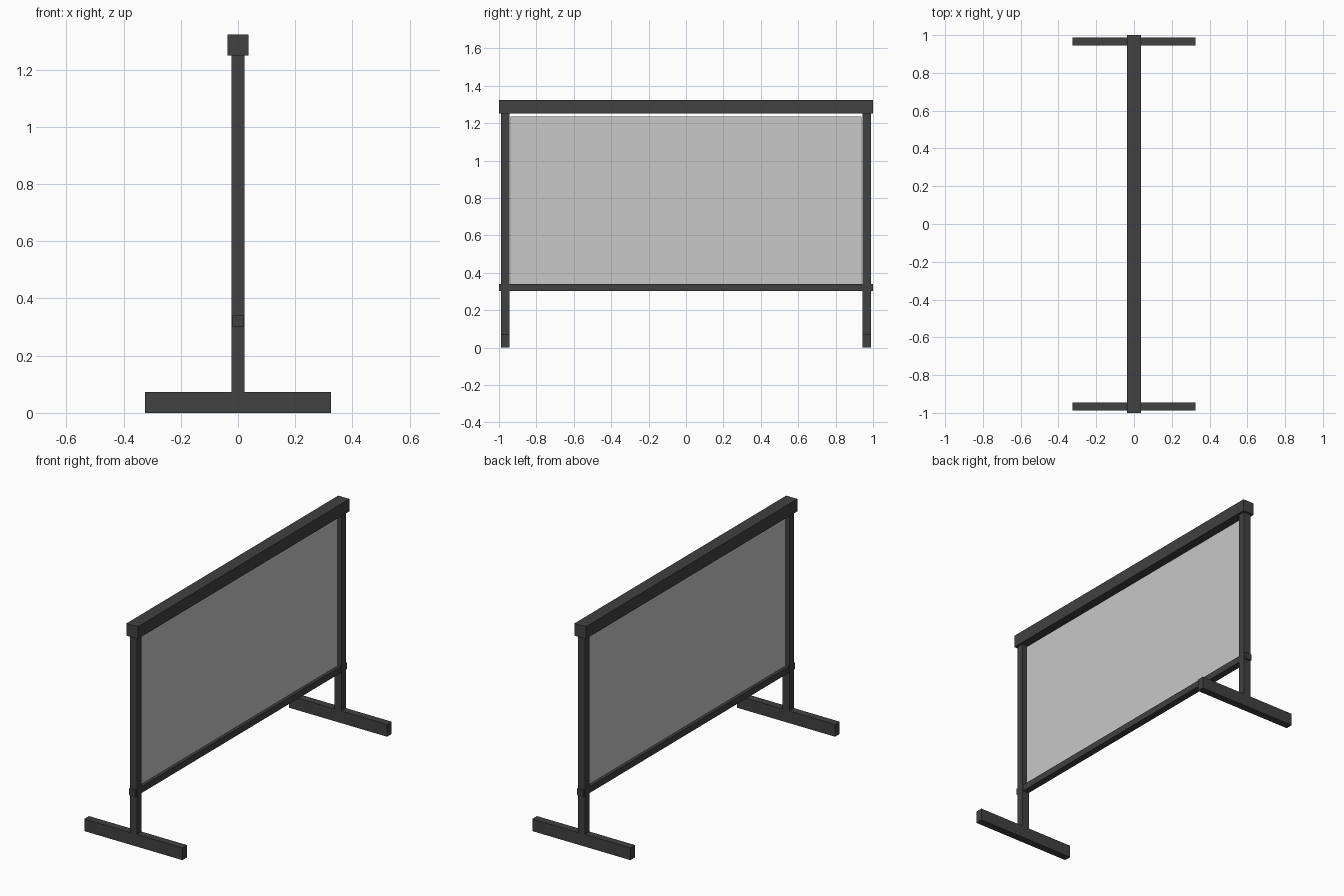
import bpy

if "Cube" in bpy.data.objects:
    bpy.data.objects.remove(bpy.data.objects["Cube"])


def material(name, v):
    m = bpy.data.materials.new(name)
    m.diffuse_color = (v, v, v, 1)
    m.use_nodes = True
    m.node_tree.nodes["Principled BSDF"].inputs["Base Color"].default_value = m.diffuse_color
    return m


dark = material("dark grey frame", 0.052)
light = material("light grey panel", 0.58)


def box(name, x, y, z, mat):
    """Box from (min, max) ranges on each axis."""
    bpy.ops.mesh.primitive_cube_add(
        size=1, location=[(r[0] + r[1]) / 2 for r in (x, y, z)])
    ob = bpy.context.object
    ob.name = name
    ob.scale = [r[1] - r[0] for r in (x, y, z)]
    bpy.ops.object.transform_apply(location=False, rotation=False, scale=True)
    ob.data.materials.append(mat)
    return ob


# Horizontal bars
box("top_rail", (-0.0375, 0.0375), (-1, 1), (1.25, 1.323), dark)
box("lower_rail", (-0.02, 0.02), (-1, 1), (0.301, 0.34), dark)

# Hanging panel, with a narrow gap under the top rail
box("panel", (-0.002, 0.002), (-0.937, 0.937), (0.34, 1.236), light)

# Posts and feet at both ends
for side, s in (("front", -1), ("back", 1)):
    y = sorted((s * 0.944, s * 0.988))
    box(side + "_post", (-0.0225, 0.0225), y, (0.073, 1.25), dark)
    box(side + "_foot", (-0.325, 0.325), y, (0, 0.073), dark)
